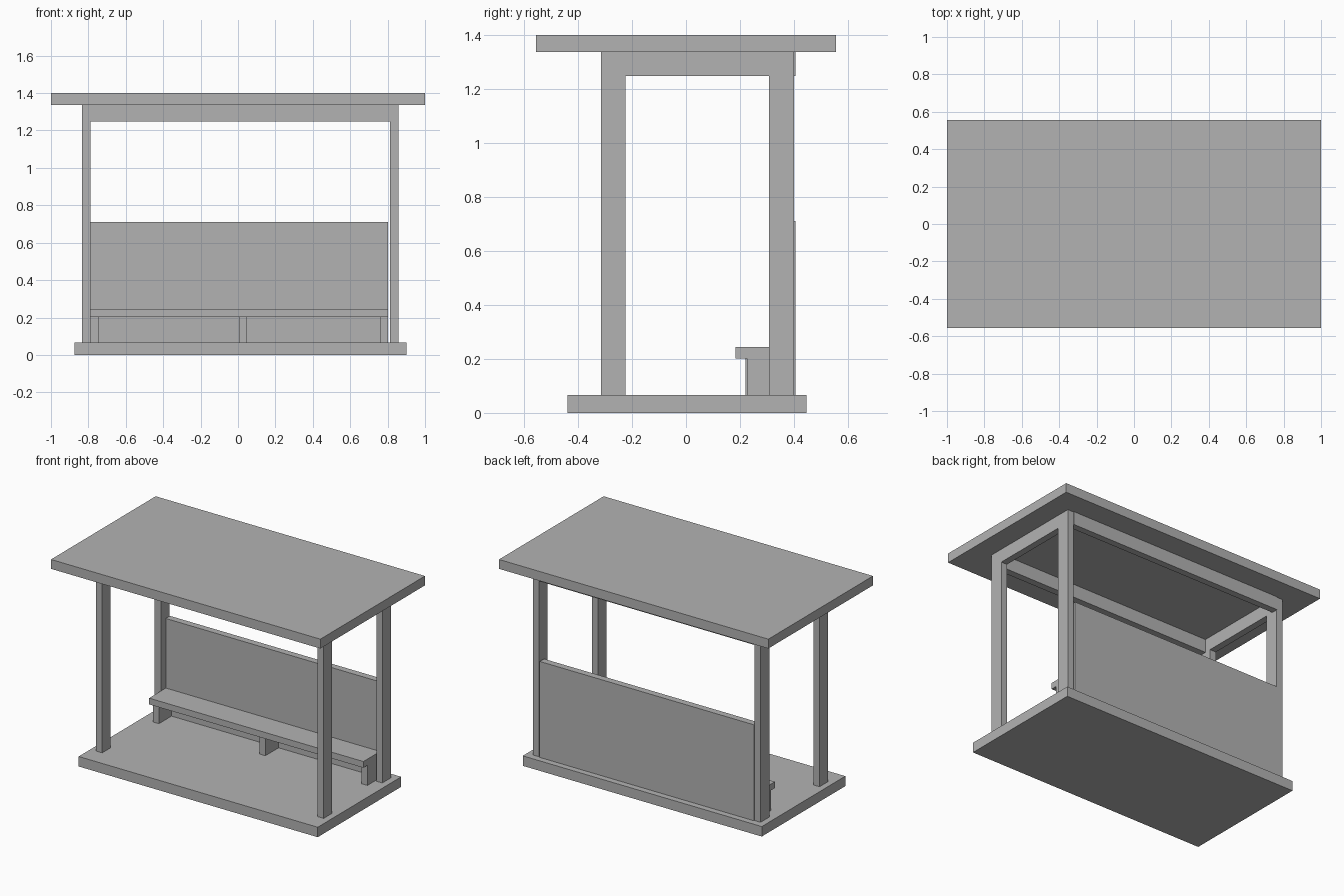
import bpy

if "Cube" in bpy.data.objects:
    bpy.data.objects.remove(bpy.data.objects["Cube"])

# Single flat grey
grey = bpy.data.materials.new("plain grey")
grey.diffuse_color = (0.45, 0.45, 0.45, 1)
grey.use_nodes = True
grey.node_tree.nodes["Principled BSDF"].inputs["Base Color"].default_value = grey.diffuse_color


def box(name, x, y, z):
    """Box spanning the (low, high) ranges x, y and z."""
    bpy.ops.mesh.primitive_cube_add(size=1, location=[(a + b) / 2 for a, b in (x, y, z)])
    ob = bpy.context.object
    ob.name = name
    ob.scale = [b - a for a, b in (x, y, z)]
    bpy.ops.object.transform_apply(location=False, rotation=False, scale=True)
    ob.data.materials.append(grey)
    return ob


FLOOR, BEAM, ROOF = 0.067, 1.248, 1.337
LEFT, RIGHT = (-0.834, -0.788), (0.812, 0.857)
FRONT, BACK = (-0.315, -0.225), (0.307, 0.40)
PANEL_X, PANEL_Y = (-0.788, 0.803), (0.36, 0.405)

# Floor slab and roof slab
box("floor_slab", (-0.875, 0.90), (-0.44, 0.446), (0, FLOOR))
box("roof_slab", (-1, 1), (-0.555, 0.555), (ROOF, 1.4))

# Corner posts and the side beams between them
for side, x in (("left", LEFT), ("right", RIGHT)):
    for end, y in (("front", FRONT), ("back", BACK)):
        box(f"{end}_{side}_post", x, y, (FLOOR, ROOF))
    box(f"{side}_beam", x, (FRONT[1], BACK[0]), (BEAM, ROOF))

# Long beams under the roof
box("front_beam", (LEFT[1], RIGHT[0]), (-0.315, -0.268), (BEAM, ROOF))
box("back_beam", (LEFT[1], RIGHT[0]), PANEL_Y, (BEAM, ROOF))

# Back panel
box("back_panel", PANEL_X, PANEL_Y, (FLOOR, 0.711))

# Bench: seat and three supports
box("bench_seat", PANEL_X, (0.183, PANEL_Y[0]), (0.202, 0.244))
for name, x, y in (("left", (-0.788, -0.746), 0.226),
                   ("middle", (0.005, 0.049), 0.22),
                   ("right", (0.76, 0.803), 0.226)):
    box(f"bench_{name}_support", x, (y, PANEL_Y[0]), (FLOOR, 0.202))
